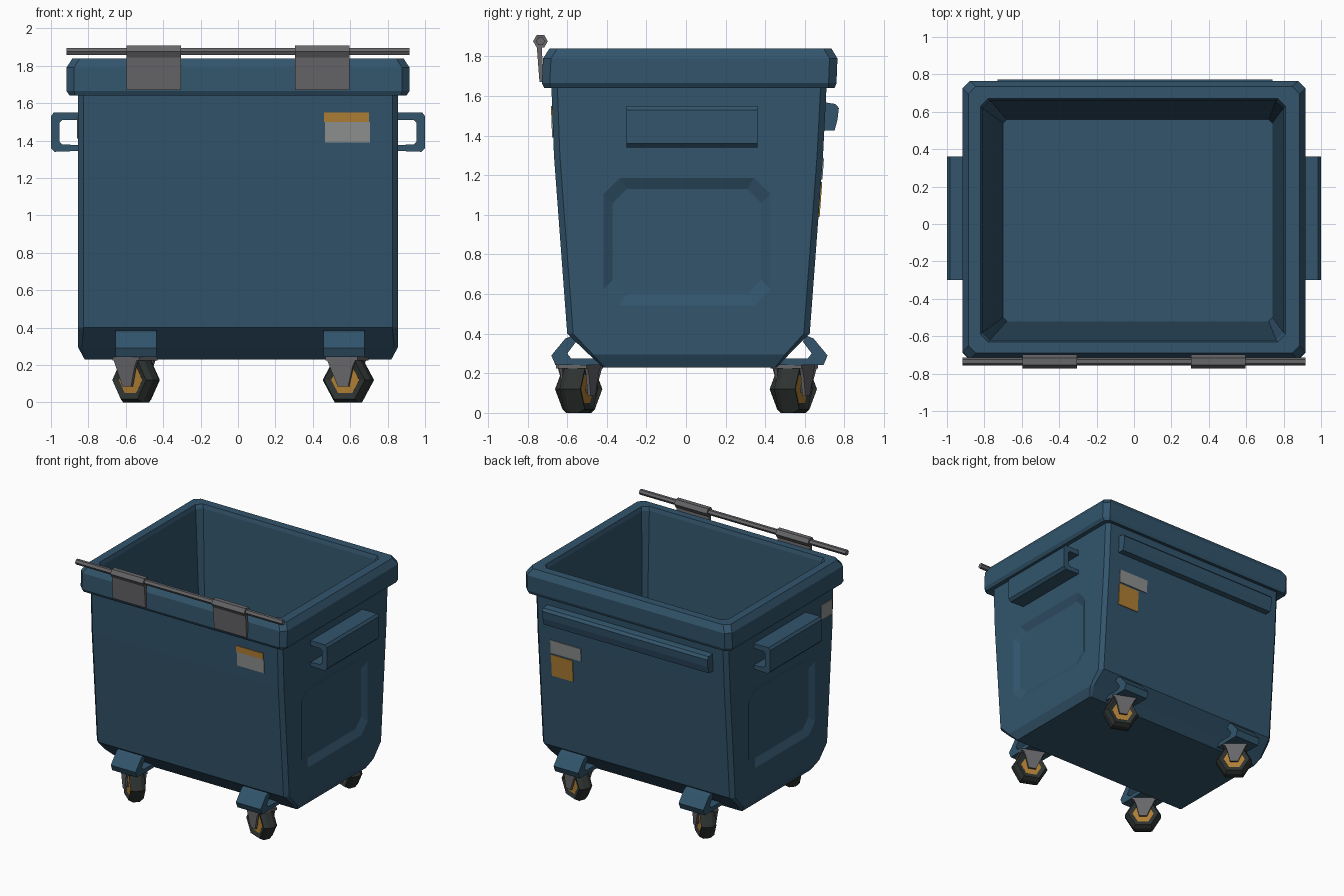
import bpy, bmesh, math
from mathutils import Matrix, Vector

if "Cube" in bpy.data.objects:
    bpy.data.objects.remove(bpy.data.objects["Cube"])


def mat(name, rgb):
    m = bpy.data.materials.new(name)
    m.diffuse_color = (*rgb, 1)
    m.use_nodes = True
    m.node_tree.nodes["Principled BSDF"].inputs["Base Color"].default_value = m.diffuse_color
    return m


BLUE = mat("blue paint", (0.032, 0.089, 0.148))
METAL = mat("grey metal", (0.135, 0.135, 0.145))
LABEL = mat("pale grey label", (0.27, 0.275, 0.275))
ORANGE = mat("orange", (0.43, 0.21, 0.035))
RUBBER = mat("dark rubber", (0.027, 0.034, 0.032))


def loft(name, rings, material, close=False):
    """Skin a list of equal-length point rings; cap the ends or close the loop."""
    bm = bmesh.new()
    vs = [[bm.verts.new(p) for p in r] for r in rings]
    n = len(vs[0])
    pairs = list(zip(vs, vs[1:]))
    if close:
        pairs.append((vs[-1], vs[0]))
    else:
        bm.faces.new(vs[0])
        bm.faces.new(vs[-1])
    for a, b in pairs:
        for i in range(n):
            j = (i + 1) % n
            bm.faces.new((a[i], a[j], b[j], b[i]))
    bmesh.ops.recalc_face_normals(bm, faces=bm.faces)
    me = bpy.data.meshes.new(name)
    bm.to_mesh(me)
    bm.free()
    me.materials.append(material)
    ob = bpy.data.objects.new(name, me)
    bpy.context.collection.objects.link(ob)
    return ob


def prism(name, profile, axis, lo, hi, material):
    """Extrude a 2D profile along x (profile is y,z) or along y (profile is x,z)."""
    def ring(t):
        return [(t, a, b) if axis == "x" else (a, t, b) for a, b in profile]
    return loft(name, [ring(lo), ring(hi)], material)


def chamfered(x0, x1, y0, y1, c):
    return [(x0 + c, y0), (x1 - c, y0), (x1, y0 + c), (x1, y1 - c),
            (x1 - c, y1), (x0 + c, y1), (x0, y1 - c), (x0, y0 + c)]


def hexagon(cy, cz, r):
    return [(cy + r * math.cos(k * math.pi / 3), cz + r * math.sin(k * math.pi / 3))
            for k in range(6)]


# Tub: outside from the floor up, over the rim, then down the inside
levels = [  # x0, x1, y0, y1, z, corner
    (-.82, .82, -.42, .46, .23, .01), (-.855, .855, -.49, .52, .295, .02),
    (-.855, .855, -.60, .625, .40, .03), (-.855, .855, -.667, .692, 1.30, .03),
    (-.855, .855, -.68, .71, 1.65, .03), (-.90, .90, -.715, .75, 1.64, .03),
    (-.917, .917, -.728, .76, 1.665, .04), (-.917, .917, -.722, .765, 1.79, .04),
    (-.885, .885, -.69, .735, 1.84, .04), (-.82, .81, -.63, .67, 1.84, .04),
    (-.81, .80, -.62, .66, 1.81, .04), (-.70, .74, -.52, .56, .36, .02)]
body = loft("tub", [[(x, y, l[4]) for x, y in chamfered(*l[:4], l[5])] for l in levels], BLUE)

# Recessed panel in each side wall
for s, side in ((1, "right"), (-1, "left")):
    outer = chamfered(-.45, .46, .50, 1.23, .09)
    inner = chamfered(-.37, .38, .60, 1.13, .07)
    cutter = loft(side + "_panel_cutter",
                  [[(s * .875, y, z) for y, z in outer], [(s * .828, y, z) for y, z in inner]], BLUE)
    cutter.hide_render = True
    cutter.hide_viewport = True
    mod = body.modifiers.new(side + "_panel", "BOOLEAN")
    mod.operation = "DIFFERENCE"
    mod.solver = "EXACT"
    mod.object = cutter

# Side handles: C-shaped channels
c_shape = [(.84, 1.55), (.985, 1.55), (1.0, 1.53), (1.0, 1.36), (.98, 1.34), (.84, 1.345),
           (.84, 1.375), (.94, 1.38), (.955, 1.395), (.955, 1.495), (.94, 1.51), (.84, 1.51)]
for s, side in ((1, "right"), (-1, "left")):
    prism(side + "_handle", [(s * x, z) for x, z in c_shape], "y", -.30, .36, BLUE)

# Back grip bar
prism("back_bar", [(.69, 1.57), (.755, 1.56), (.772, 1.54), (.765, 1.48),
                   (.75, 1.425), (.69, 1.425)], "x", -.73, .74, BLUE)

# Hinge rod with two strap plates
prism("hinge_rod", hexagon(-.735, 1.877, .022), "x", -.918, .918, METAL)
for cx in (-.45, .45):
    prism("hinge_sleeve", hexagon(-.735, 1.877, .037), "x", cx - .145, cx + .145, METAL)
    prism("hinge_plate", [(-.755, 1.87), (-.73, 1.87), (-.718, 1.67), (-.74, 1.67)],
          "x", cx - .145, cx + .145, METAL)


# Labels, laid flat on the sloping walls
def front_y(z):
    return -.667 - (z - 1.30) * .013 / .35


def back_y(z):
    return .625 + (z - .40) * .067 / .90


def label(name, wall, out, x0, x1, z0, z1, material):
    a, b = wall(z0), wall(z1)
    prism(name, [(a, z0), (b, z1), (b + out, z1), (a + out, z0)], "x", x0, x1, material)


label("front_label_top", front_y, -.006, .46, .70, 1.50, 1.55, ORANGE)
label("front_label_bottom", front_y, -.006, .465, .705, 1.39, 1.50, LABEL)
label("back_label_top", back_y, .006, .45, .72, 1.18, 1.285, LABEL)
label("back_label_bottom", back_y, .006, .53, .72, .99, 1.165, ORANGE)
prism("side_label", [(-.861, 1.41), (-.861, 1.53), (-.854, 1.53), (-.854, 1.41)],
      "y", -.63, -.49, LABEL)

# Bent bracket that carries each castor
bracket = [(.595, .39), (.63, .375), (.70, .29), (.68, .242), (.40, .242), (.44, .275),
           (.60, .275), (.62, .30), (.575, .36)]


# Castors: tyre, hub and fork, each turned about its swivel
def castor(cx, cy, turn):
    place = Matrix.Translation((cx, cy, 0)) @ Matrix.Rotation(turn, 4, "Z")

    def wheel_ring(r, w):
        return [place @ Vector((a, w, b)) for a, b in hexagon(0, .12, r)]

    loft("tyre", [wheel_ring(r, w) for r, w in
                  ((.08, -.045), (.118, -.057), (.138, -.025), (.138, .025),
                   (.118, .057), (.08, .045))], RUBBER, close=True)
    loft("hub", [wheel_ring(.081, -.046), wheel_ring(.081, .046)], ORANGE)
    loft("axle", [wheel_ring(.022, -.078), wheel_ring(.022, .078)], METAL)
    leg = [(-.095, .235), (.075, .235), (.055, .19), (.03, .085), (-.03, .085)]
    plate = [(-.10, .225), (.085, .225), (.085, .243), (-.10, .243)]
    for name, shape, lo, hi in (("fork_leg", leg, -.078, -.062), ("fork_leg", leg, .062, .078),
                                ("fork_plate", plate, -.078, .078)):
        prism(name, shape, "y", lo, hi, METAL).matrix_world = place


for bx, wx, turn in ((-.545, -.545, -40), (.567, .59, -22)):
    for s in (-1, 1):
        prism("castor_bracket", [(s * y + (.015 if s > 0 else .02), z) for y, z in bracket],
              "x", bx - .11, bx + .11, BLUE)
        castor(wx, s * .542, math.radians(turn))
